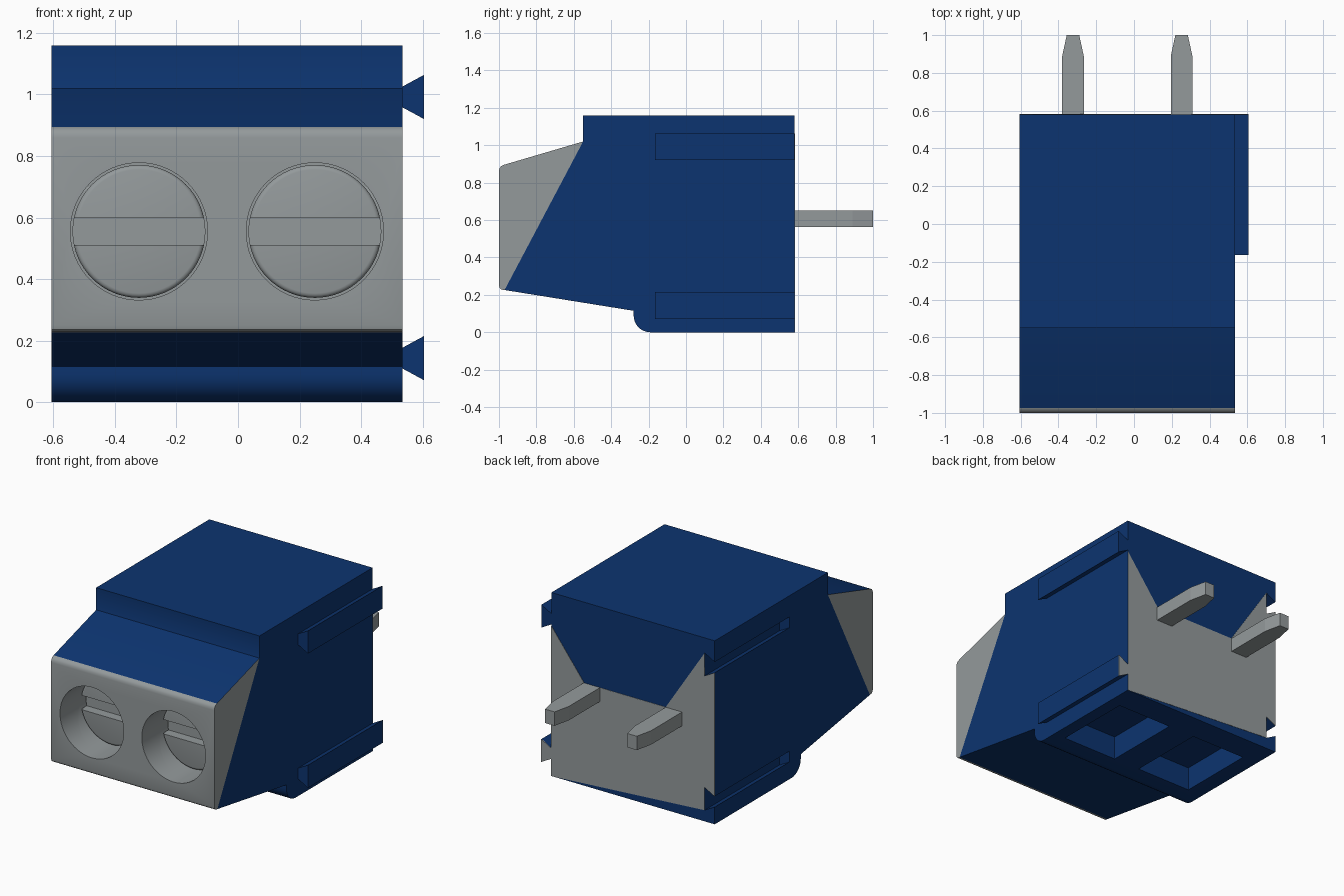
import bpy, bmesh, math

if "Cube" in bpy.data.objects:
    bpy.data.objects.remove(bpy.data.objects["Cube"], do_unlink=True)


def material(name, rgb):
    m = bpy.data.materials.new(name)
    m.use_nodes = True
    m.diffuse_color = (*rgb, 1)
    m.node_tree.nodes["Principled BSDF"].inputs["Base Color"].default_value = (*rgb, 1)
    return m


BLUE = material("dark blue plastic", (0.0037, 0.034, 0.160))
GREY = material("grey metal", (0.296, 0.323, 0.330))

X0, X1 = -0.607, 0.535          # sides of the housing
BACK = 0.58                     # rear face
HOLES = (-0.322, 0.25)          # screw positions along x
HOLE_Z, HOLE_R = 0.555, 0.223


def prism(name, pts, axis, a, b, mats):
    """Extrude a 2D outline along an axis from a to b."""
    place = {"x": lambda p, t: (t, p[0], p[1]),
             "y": lambda p, t: (p[0], t, p[1]),
             "z": lambda p, t: (p[0], p[1], t)}[axis]
    bm = bmesh.new()
    ends = [[bm.verts.new(place(p, t)) for p in pts] for t in (a, b)]
    bm.faces.new(ends[0])
    bm.faces.new(ends[1])
    n = len(pts)
    for i in range(n):
        j = (i + 1) % n
        bm.faces.new((ends[0][i], ends[0][j], ends[1][j], ends[1][i]))
    bmesh.ops.recalc_face_normals(bm, faces=bm.faces)
    me = bpy.data.meshes.new(name)
    bm.to_mesh(me)
    bm.free()
    ob = bpy.data.objects.new(name, me)
    bpy.context.collection.objects.link(ob)
    for m in mats:
        me.materials.append(m)
    return ob


def rect(x0, x1, y0, y1):
    return [(x0, y0), (x1, y0), (x1, y1), (x0, y1)]


def circle(cx, cz, r, n=64):
    return [(cx + r * math.cos(2 * math.pi * i / n),
             cz + r * math.sin(2 * math.pi * i / n)) for i in range(n)]


def activate(ob):
    bpy.ops.object.select_all(action="DESELECT")
    ob.select_set(True)
    bpy.context.view_layer.objects.active = ob


def cut(ob, cutter):
    """Subtract the cutter and throw it away."""
    mod = ob.modifiers.new("cut", "BOOLEAN")
    mod.operation, mod.solver, mod.object = "DIFFERENCE", "EXACT", cutter
    activate(ob)
    bpy.ops.object.modifier_apply(modifier=mod.name)
    bpy.data.objects.remove(cutter, do_unlink=True)


def smooth(ob):
    activate(ob)
    bpy.ops.object.shade_smooth_by_angle(angle=math.radians(32))


def dovetail(x, z, extra=0.0):
    """Section in x and z, narrow at x and flaring towards +x."""
    return [(x - extra, z - 0.034), (x, z - 0.034), (x + 0.07, z - 0.072),
            (x + 0.07, z + 0.072), (x, z + 0.034), (x - extra, z + 0.034)]


# Housing outline, seen from the side, with a rounded foot
foot = [(-0.19 - 0.09 * math.sin(t * math.pi / 16), 0.09 - 0.09 * math.cos(t * math.pi / 16))
        for t in range(9)]
housing = prism("housing", [(-0.55, 1.02), (-0.55, 1.16), (BACK, 1.16), (BACK, 0)]
                + foot + [(-0.28, 0.115), (-0.97, 0.226)], "x", X0, X1, (BLUE, GREY))

# Front wedge carrying the screw openings, with rounded front edges
wedge = prism("front_wedge", [(-0.55, 1.02), (-0.975, 0.895), (-0.99, 0.887), (-0.998, 0.874),
                              (-1, 0.86), (-1, 0.25), (-0.996, 0.236), (-0.985, 0.228),
                              (-0.97, 0.226)], "x", X0, X1, (BLUE, GREY))

# Round screw openings through wedge and housing
for hx in HOLES:
    for part in (housing, wedge):
        cut(part, prism("cutter", circle(hx, HOLE_Z, HOLE_R), "y", -1.1, -0.72, ()))

# Dovetail grooves on one side, matching rails on the other
for name, z in (("lower", 0.143), ("upper", 0.992)):
    cut(housing, prism("cutter", dovetail(X0, z, 0.05), "y", -0.165, BACK + 0.1, ()))
    prism(name + "_rail", dovetail(X1, z), "y", -0.165, BACK, (BLUE,))

# Pockets in the underside
for px in (0.262, -0.308):
    cut(housing, prism("cutter", rect(px - 0.192, px + 0.192, -0.095, 0.408),
                       "z", -0.1, 0.15, ()))

# Opening walls are grey, everything else on the housing is blue
for f in housing.data.polygons:
    c = f.center
    inside = c.y < -0.7 and min(math.hypot(c.x - h, c.z - HOLE_Z) for h in HOLES) < 0.23
    f.material_index = 1 if inside else 0
# Only the top slope of the wedge is blue
for f in wedge.data.polygons:
    f.material_index = 0 if f.normal.z > 0.93 and f.center.z > 0.9 else 1
smooth(housing)
smooth(wedge)

# Grey rear panel plate, notched around the grooves and the lower rail
prism("rear_panel", [(X1, 0.95), (0.305, 0.65), (-0.265, 0.65), (-0.537, 1.064),
                     (-0.537, 0.92), (X0, 0.958), (X0, 0.177), (-0.537, 0.215),
                     (-0.537, 0.071), (X1, 0), (X1, 0.109), (0.605, 0.071),
                     (0.605, 0.215), (X1, 0.177)], "y", BACK - 0.003, BACK + 0.002, (GREY,))

# Slotted screws sunk in the openings
for side, hx in zip(("right", "left"), HOLES):
    screw = prism(side + "_screw", circle(hx, HOLE_Z, 0.216), "y", -0.81, -0.715, (GREY,))
    bev = screw.modifiers.new("rounded rim", "BEVEL")
    bev.width, bev.segments, bev.limit_method = 0.015, 3, "ANGLE"
    bev.angle_limit = math.radians(60)
    activate(screw)
    bpy.ops.object.modifier_apply(modifier=bev.name)
    cut(screw, prism("cutter", rect(hx - 0.3, hx + 0.3, 0.51, 0.60), "y", -0.9, -0.75, ()))
    smooth(screw)

# Flat contact pins with tapered tips
for side, px in (("right", -0.323), ("left", 0.252)):
    prism(side + "_pin", [(px - 0.057, BACK - 0.02), (px + 0.057, BACK - 0.02),
                          (px + 0.057, 0.89), (px + 0.033, 1.0), (px - 0.033, 1.0),
                          (px - 0.057, 0.89)], "z", 0.562, 0.65, (GREY,))
